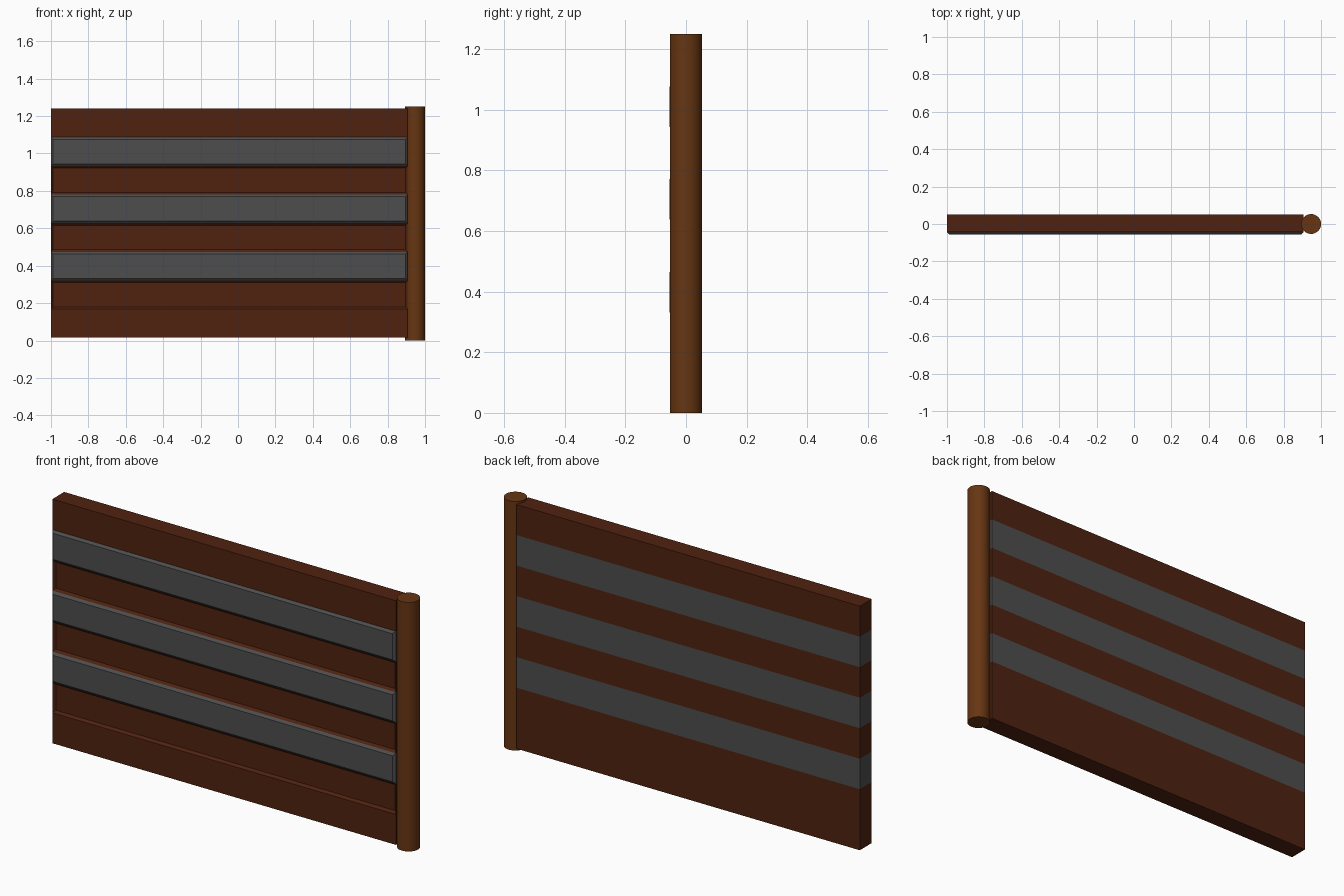
import bpy, bmesh

if "Cube" in bpy.data.objects:
    bpy.data.objects.remove(bpy.data.objects["Cube"])


def material(name, rgb):
    m = bpy.data.materials.new(name)
    m.diffuse_color = (*rgb, 1)
    m.use_nodes = True
    m.node_tree.nodes["Principled BSDF"].inputs["Base Color"].default_value = m.diffuse_color
    return m


brown = material("brown_wood", (0.08, 0.016, 0.005))
grey = material("grey_band", (0.075, 0.075, 0.075))
post_brown = material("post_wood", (0.135, 0.036, 0.006))

# Wall panel, sliced into eight equal planks
X0, X1, Y0, Y1, Z0, Z1, N = -1.0, 0.907, -0.044, 0.05, 0.015, 1.24, 8
step = (Z1 - Z0) / N
bm = bmesh.new()
bmesh.ops.create_cube(bm, size=1)
for v in bm.verts:
    v.co.x = X0 if v.co.x < 0 else X1
    v.co.y = Y0 if v.co.y < 0 else Y1
    v.co.z = Z0 if v.co.z < 0 else Z1
for i in range(1, N):
    bmesh.ops.bisect_plane(bm, geom=bm.verts[:] + bm.edges[:] + bm.faces[:],
                           plane_co=(0, 0, Z0 + i * step), plane_no=(0, 0, 1))
bm.normal_update()

# Grey bands stand proud, the brown planks between them are recessed
raised, sunk = [], []
for f in bm.faces:
    if abs(f.normal.z) > 0.5:
        continue
    i = int((f.calc_center_median().z - Z0) / step)
    f.material_index = 1 if i in (2, 4, 6) else 0
    if f.normal.y < -0.5:
        if i in (2, 4, 6):
            raised.append(f)
        elif i in (1, 3, 5):
            sunk.append(f)
bmesh.ops.inset_individual(bm, faces=raised, thickness=0.016, depth=0.011)
bmesh.ops.inset_individual(bm, faces=sunk, thickness=0.016, depth=-0.011)
mesh = bpy.data.meshes.new("plank_wall")
bm.to_mesh(mesh)
bm.free()
mesh.materials.append(brown)
mesh.materials.append(grey)
wall = bpy.data.objects.new("plank_wall", mesh)
bpy.context.collection.objects.link(wall)

# Round end post
bpy.ops.mesh.primitive_cylinder_add(vertices=32, radius=0.053, depth=1.25,
                                    location=(0.947, 0, 0.625))
post = bpy.context.object
post.name = "end_post"
post.data.materials.append(post_brown)
bpy.ops.object.shade_smooth_by_angle()
